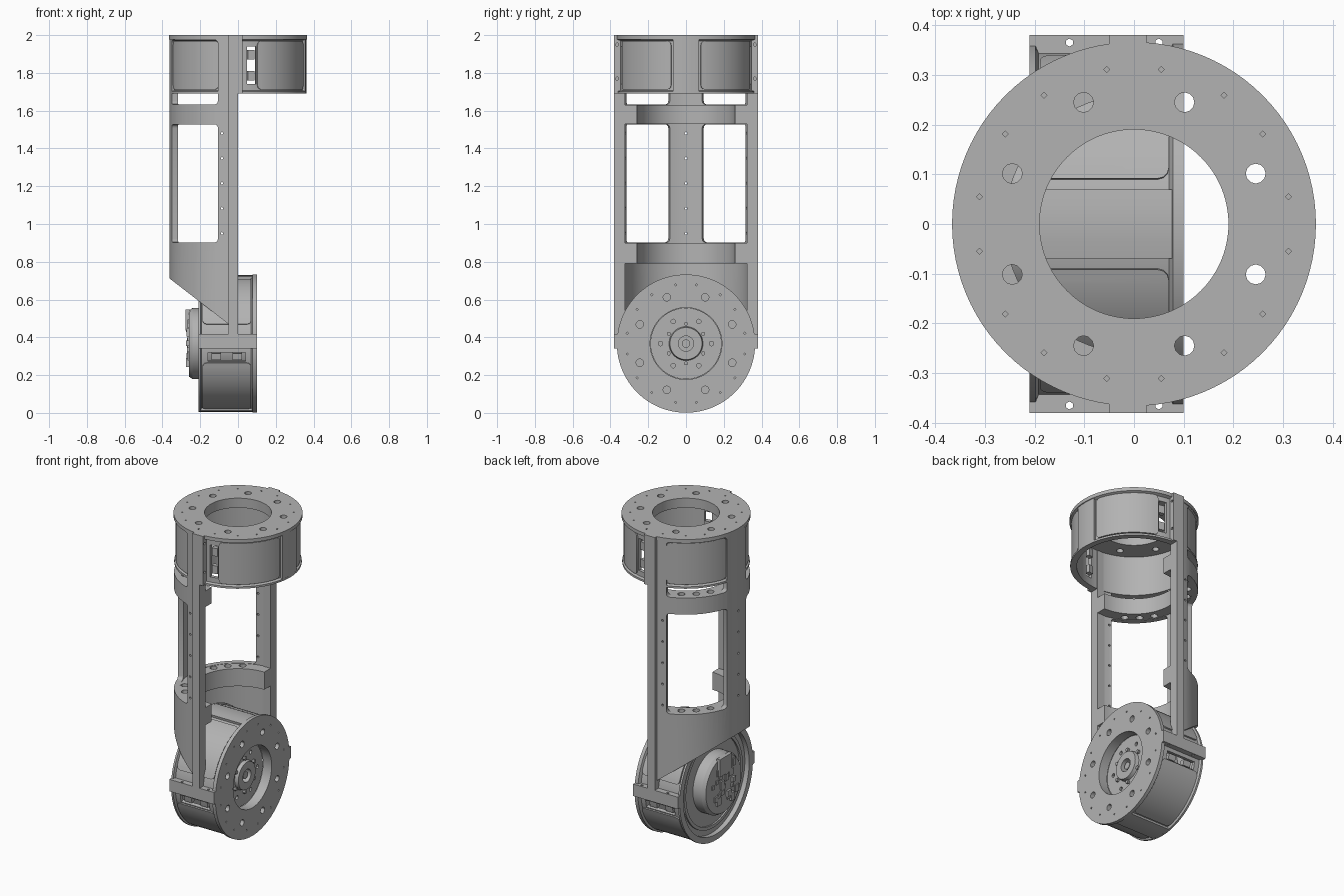
import bpy, bmesh, math, random
from mathutils import Matrix, Vector

old = bpy.data.objects.get("Cube")
if old:
    bpy.data.objects.remove(old, do_unlink=True)

random.seed(4)
grey = bpy.data.materials.new("machined_grey")
grey.use_nodes = True
grey.diffuse_color = (0.45, 0.45, 0.45, 1)
grey.node_tree.nodes["Principled BSDF"].inputs["Base Color"].default_value = (0.45, 0.45, 0.45, 1)


def make(name, bm, matrix=Matrix()):
    """Turn a bmesh into a smooth-by-angle object."""
    bmesh.ops.transform(bm, matrix=matrix, verts=bm.verts)
    bmesh.ops.recalc_face_normals(bm, faces=bm.faces)
    mesh = bpy.data.meshes.new(name)
    bm.to_mesh(mesh)
    bm.free()
    obj = bpy.data.objects.new(name, mesh)
    mesh.materials.append(grey)
    bpy.context.collection.objects.link(obj)
    return obj


def revolve(name, profile, a0=0, a1=360, matrix=Matrix(), steps=0, corner=0):
    """Sweep a closed (radius, z) profile about z between two angles."""
    full = a1 - a0 == 360
    steps = steps or max(2, round((a1 - a0) / 5))
    bm = bmesh.new()
    rings = []
    for i in range(steps if full else steps + 1):
        a = math.radians(a0 + (a1 - a0) * i / steps)
        rings.append([bm.verts.new((r * math.cos(a), r * math.sin(a), z)) for r, z in profile])
    n = len(profile)
    pairs = list(zip(rings, rings[1:])) + ([(rings[-1], rings[0])] if full else [])
    for p, q in pairs:
        for j in range(n):
            k = (j + 1) % n
            bm.faces.new((p[j], q[j], q[k], p[k]))
    if not full:
        bm.faces.new(rings[0])
        bm.faces.new(rings[-1])
        if corner:
            ends = [bm.edges.get((ring[j], ring[(j + 1) % n])) for ring in (rings[0], rings[-1])
                    for j in range(n) if profile[j][1] == profile[(j + 1) % n][1]]
            bmesh.ops.bevel(bm, geom=ends, offset=corner, segments=3, profile=0.5, affect='EDGES')
    bmesh.ops.remove_doubles(bm, verts=bm.verts, dist=1e-5)
    loose = [e for e in bm.edges if not e.link_faces]
    bmesh.ops.delete(bm, geom=loose, context='EDGES')
    return make(name, bm, matrix)


def arc(name, r0, r1, z0, z1, a0, a1, matrix=Matrix(), corner=0):
    return revolve(name, [(r0, z0), (r1, z0), (r1, z1), (r0, z1)], a0, a1, matrix, 0, corner)


def box(name, lo, hi, matrix=Matrix()):
    lo, hi = Vector(lo), Vector(hi)
    bm = bmesh.new()
    bmesh.ops.create_cube(bm, size=1, matrix=Matrix.Translation((lo + hi) / 2) @ Matrix.Diagonal((*(hi - lo), 1)))
    return make(name, bm, matrix)


def rod(name, centre, radius, length, axis=(0, 0, 1), matrix=Matrix(), sides=12):
    bm = bmesh.new()
    turn = Vector((0, 0, 1)).rotation_difference(Vector(axis)).to_matrix().to_4x4()
    bmesh.ops.create_cone(bm, cap_ends=True, segments=sides, radius1=radius, radius2=radius,
                          depth=length, matrix=Matrix.Translation(centre) @ turn)
    return make(name, bm, matrix)


def cut(obj, cutters):
    """Subtract all cutters from the object, then discard them."""
    for c in cutters:
        c.hide_render = True
        mod = obj.modifiers.new("cut", 'BOOLEAN')
        mod.operation, mod.solver, mod.object = 'DIFFERENCE', 'EXACT', c
    graph = bpy.context.evaluated_depsgraph_get()
    mesh = bpy.data.meshes.new_from_object(obj.evaluated_get(graph))
    obj.modifiers.clear()
    obj.data = mesh
    for c in cutters:
        bpy.data.objects.remove(c, do_unlink=True)


def polar(r, deg, z):
    return (r * math.cos(math.radians(deg)), r * math.sin(math.radians(deg)), z)


def drum(prefix, m):
    """Joint housing: flanged open drum with cover panels and side rails."""
    body = revolve(prefix + "_drum", [(.19, .31), (.366, .31), (.366, .288), (.347, .28), (.347, .018),
                                      (.362, .012), (.362, 0), (.325, 0), (.325, .25), (.19, .25)],
                   matrix=m, steps=96)
    holes = [rod("hole", polar(.265, 22.5 + 45 * k, .28), .02, .1, matrix=m) for k in range(8)]
    holes += [rod("pin", polar(.316, 90 * q + a, .31), .006, .03, matrix=m, sides=4)
              for q in range(4) for a in (10, 35, 55, 80)]
    holes += [arc("slot", .3, .38, .05, .25, s * 78 - 4, s * 78 + 4, m) for s in (1, -1)]
    cut(body, holes)
    for a in (0, 180):
        arc(prefix + "_drum_post", .34, .362, .005, .3, a - 11, a + 11, m)
    for k, a in enumerate((13, 107, 195, 287)):
        width = 60 if k in (0, 3) else 58
        arc(prefix + "_cover_panel", .335, .355, .022, .28, a, a + width, m, .022)
    for s in (1, -1):
        rail = box(prefix + "_side_rail", (-.05, min(s * .33, s * .38), 0),
                   (.025, max(s * .33, s * .38), .31), m)
        cut(rail, [rod("hole", (-.012, s * .365, z), .008, .2, (1, 0, 0), m, 6) for z in (.08, .26)])
        # connector blocks seen in the slots
        for z in (.07, .18):
            arc(prefix + "_connector", .31, .338, z, z + .05, s * 78 - 3, s * 78 + 3, m)


upper = Matrix.Translation((0, 0, 1.69))
lower = Matrix.Translation((-.21, 0, .367)) @ Matrix.Rotation(math.pi / 2, 4, 'Y')
drum("upper", upper)
drum("lower", lower)

# half-round link shell with inner stiffening rings
shell = revolve("link_shell", [(.363, .42), (.363, 1.996), (.33, 1.996), (.33, 1.63), (.26, 1.63),
                               (.26, 1.53), (.33, 1.53), (.33, .9), (.26, .9), (.26, .79),
                               (.33, .79), (.33, .42)], 90, 270)
cutters = []
for a in (107, 195):
    for z0, z1 in ((.902, 1.528), (1.632, 1.975)):
        cutters.append(arc("window", .31, .42, z0, z1, a, a + 58, corner=.02))
    for k in range(3):
        for z in (.845, 1.58):
            cutters.append(rod("ring_hole", polar(.305, a + 13 + 16 * k, z), .021, .16))
for k in range(5):
    z = .95 + .1325 * k
    cutters.append(rod("screw", (-.34, 0, z), .007, .1, (1, 0, 0), sides=6))
    cutters += [rod("screw", (-.085, s * .34, z), .007, .12, (0, 1, 0), sides=6) for s in (1, -1)]
slope = Matrix.Translation((-.205, 0, .59)) @ Matrix.Rotation(math.radians(37.7), 4, 'Y')
cutters.append(box("slope", (-.7, -.6, -1), (.7, .6, 0), slope))
cut(shell, cutters)

# long rails along both open edges of the shell, with inner mounting tabs
for s in (1, -1):
    lo, hi = sorted((s * .322, s * .38))
    box("link_rail", (-.05, lo, .4), (0, hi, 1.999))
    lo, hi = sorted((s * .26, s * .33))
    for z0, z1 in ((.79, .9), (1.53, 1.63)):
        box("ring_end", (-.03, lo, z0), (-.001, hi, z1))

# motor filling the lower drum
motor = revolve("motor", [(.04, .2), (.04, .272), (.085, .272), (.09, .25), (.1885, .25), (.1885, -.03),
                          (.175, -.05), (0, -.05), (0, .2)], matrix=lower, steps=64)
cut(motor, [rod("bolt_hole", polar(.135, 30 + 60 * k, .25), .012, .04, matrix=lower) for k in range(6)])
revolve("motor_shaft", [(0, .19), (.022, .19), (.022, .262), (0, .262)], matrix=lower, steps=16)
for k in range(6):
    rod("hub_bolt", polar(.105, 60 * k, .255), .011, .02, matrix=lower, sides=6)
arc("back_plate", .18, .33, .03, .045, 0, 360, lower)
arc("back_ring", .27, .29, .02, .04, 0, 360, lower)

# circuit components on the motor's back
box("plug", (-.18, -.06, -.068), (-.07, .06, -.045), lower)
for k in range(22):
    x, y, _ = polar(.15 * math.sqrt(random.random()), random.uniform(0, 360), 0)
    w, d = random.uniform(.01, .025), random.uniform(.008, .02)
    box("component", (x - w, y - d, -.05 - random.uniform(.005, .015)), (x + w, y + d, -.045), lower)

# smooth round surfaces, keep machined edges crisp
bpy.ops.object.select_all(action='DESELECT')
for obj in bpy.context.collection.objects:
    if obj.type == 'MESH':
        obj.select_set(True)
        bpy.context.view_layer.objects.active = obj
bpy.ops.object.shade_smooth_by_angle(angle=math.radians(30))
